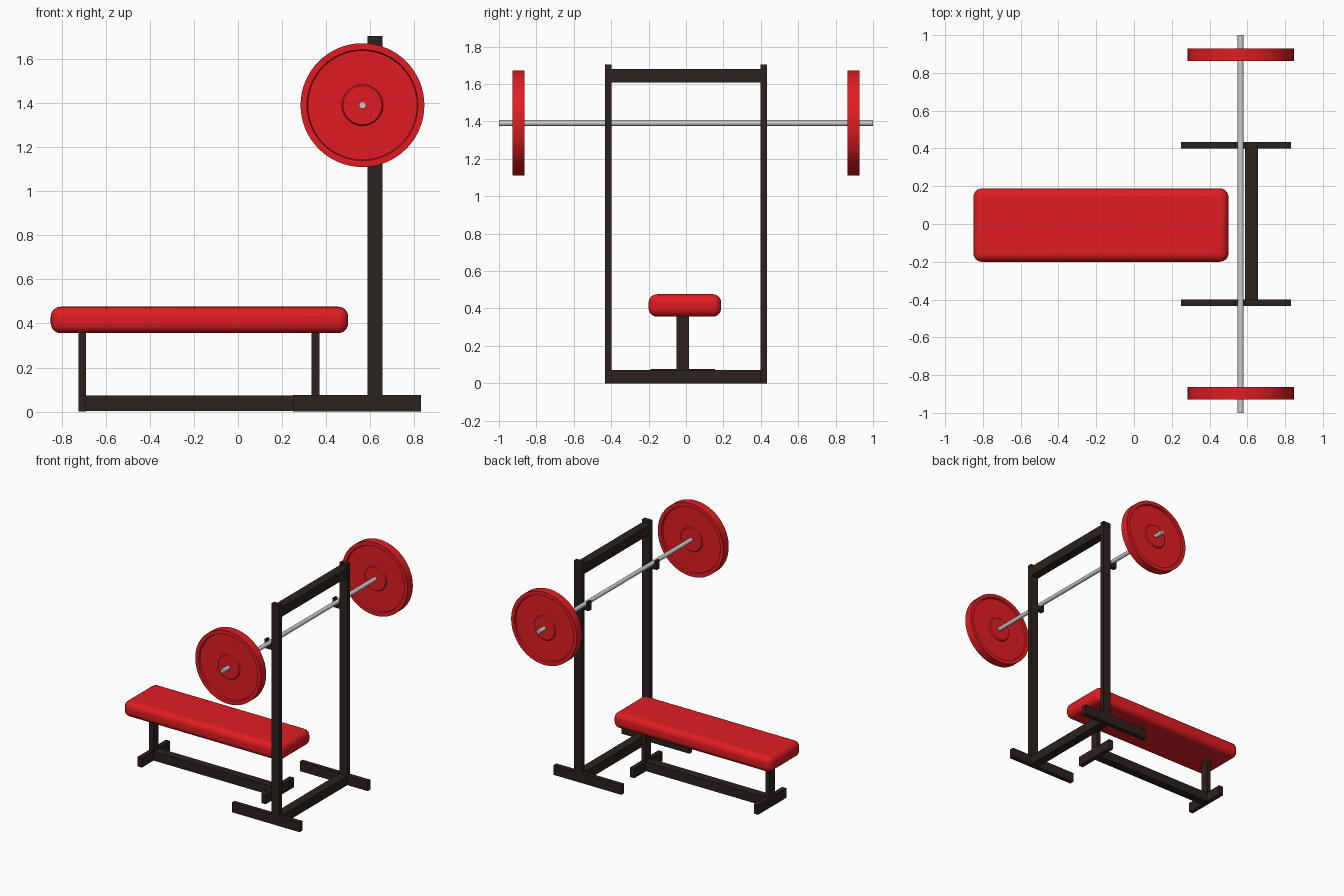
import bpy, bmesh, math
from mathutils import Matrix

if "Cube" in bpy.data.objects:
    bpy.data.objects.remove(bpy.data.objects["Cube"])


def material(name, color):
    m = bpy.data.materials.new(name)
    m.diffuse_color = color
    m.use_nodes = True
    m.node_tree.nodes["Principled BSDF"].inputs["Base Color"].default_value = m.diffuse_color
    return m


RED = material("red_paint", (0.75, 0.012, 0.016, 1))
DARK = material("dark_steel", (0.025, 0.016, 0.012, 1))


def finish(name, bm, mat=None):
    bmesh.ops.recalc_face_normals(bm, faces=bm.faces)
    me = bpy.data.meshes.new(name)
    bm.to_mesh(me)
    bm.free()
    ob = bpy.data.objects.new(name, me)
    bpy.context.collection.objects.link(ob)
    if mat:
        me.materials.append(mat)
    return ob


def smooth(ob):
    bpy.ops.object.select_all(action='DESELECT')
    ob.select_set(True)
    bpy.context.view_layer.objects.active = ob
    bpy.ops.object.shade_smooth_by_angle(angle=math.radians(35))


def box(name, x, y, z, mat=DARK):
    """Box from (min, max) ranges on each axis."""
    bm = bmesh.new()
    bmesh.ops.create_cube(bm, size=1)
    for v in bm.verts:
        for i, (a, b) in enumerate((x, y, z)):
            v.co[i] = a if v.co[i] < 0 else b
    return finish(name, bm, mat)


def lathe(name, profile, center, steps, mat=None):
    """Revolve (radius, y) points about the y axis."""
    bm = bmesh.new()
    verts = [bm.verts.new((r, y, 0)) for r, y in profile]
    edges = [bm.edges.new(p) for p in zip(verts, verts[1:])]
    bmesh.ops.spin(bm, geom=verts + edges, cent=(0, 0, 0), axis=(0, 1, 0),
                   angle=math.tau, steps=steps)
    bmesh.ops.remove_doubles(bm, verts=bm.verts, dist=1e-5)
    bmesh.ops.transform(bm, matrix=Matrix.Translation(center), verts=bm.verts)
    ob = finish(name, bm, mat)
    smooth(ob)
    return ob


# Padded bench top
pad = box("bench_pad", (-0.85, 0.50), (-0.20, 0.188), (0.356, 0.476), RED)
bev = pad.modifiers.new("rounding", 'BEVEL')
bev.width = 0.045
bev.segments = 6
smooth(pad)

# Bench legs, cross feet and spine
LEG_Y = (-0.05, 0.015)
for name, x in (("tail", (-0.725, -0.69)), ("head", (0.334, 0.369))):
    box(name + "_bench_leg", x, LEG_Y, (0.07, 0.37))
    box(name + "_bench_foot", x, (-0.19, 0.155), (0, 0.075))
box("bench_spine", (-0.69, 0.334), LEG_Y, (0.002, 0.073))

# Rack crossbars
POST_X = (0.588, 0.656)
box("rack_top_bar", POST_X, (-0.40, 0.40), (1.607, 1.681))
box("rack_bottom_bar", POST_X, (-0.40, 0.40), (0, 0.072))

BAR_X, BAR_Z = 0.565, 1.391
PLATE = [(0, 0.028), (0.088, 0.028), (0.092, 0.024), (0.094, 0.019),
         (0.248, 0.019), (0.252, 0.032), (0.281, 0.032)]
PLATE += [(r, -y) for r, y in reversed(PLATE)]

# Uprights, feet, hooks and weight plates on both sides
for name, s in (("left", -1), ("right", 1)):
    y = tuple(sorted((s * 0.399, s * 0.433)))
    box(name + "_rack_post", POST_X, y, (0.0, 1.705))
    box(name + "_rack_foot", (0.25, 0.83), y, (0, 0.075))
    box(name + "_hook_base", (0.53, 0.59), y, (1.345, 1.375))
    box(name + "_hook_lip", (0.53, 0.547), y, (1.345, 1.415))
    lathe(name + "_weight_plate", PLATE, (BAR_X, s * 0.896, BAR_Z), 64, RED)

# Barbell shaft
lathe("barbell_shaft", [(0, -1), (0.016, -1), (0.016, 1), (0, 1)],
      (BAR_X, 0, BAR_Z), 24)
